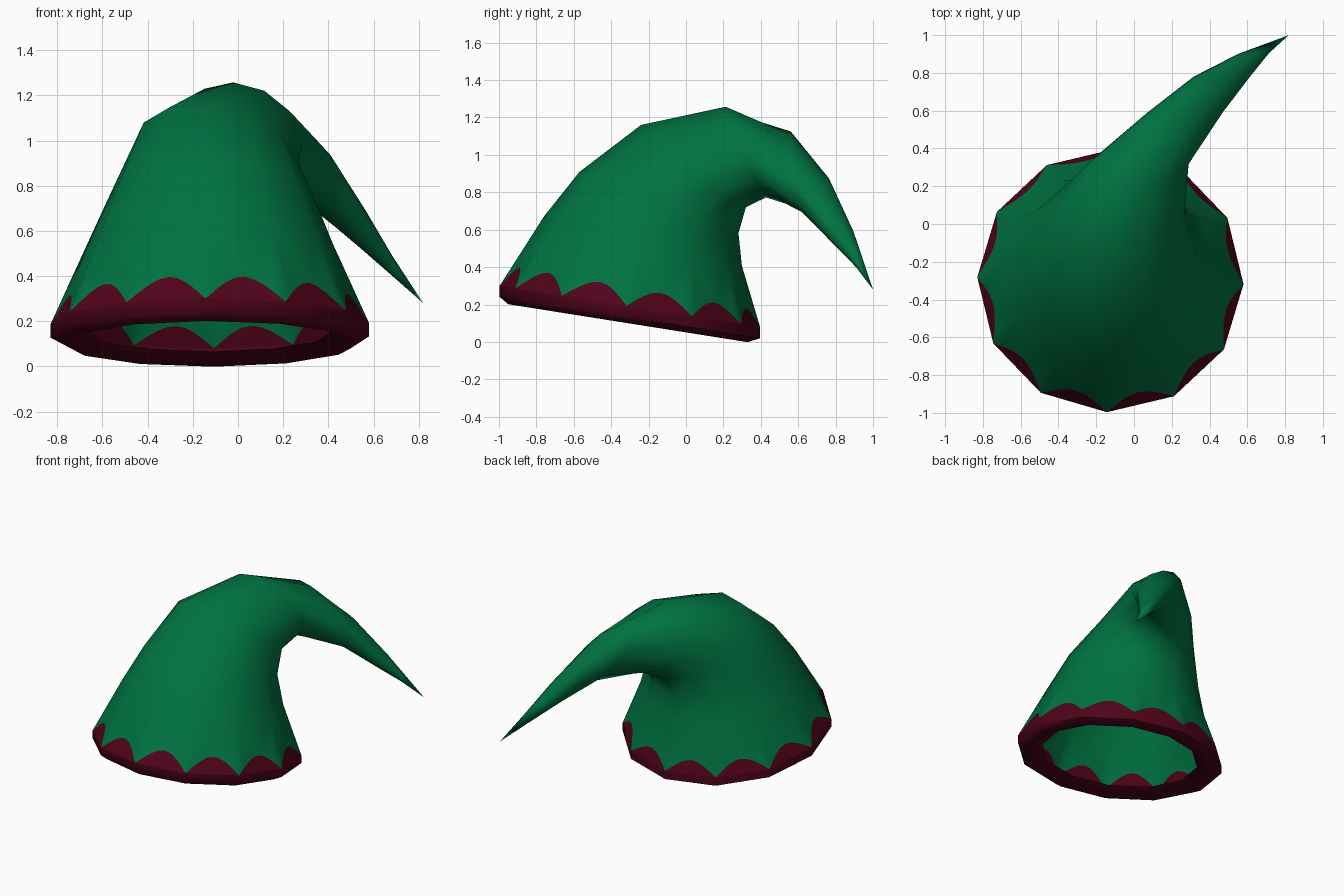
import bpy, bmesh
from math import sin, cos, pi, radians

cube = bpy.data.objects.get("Cube")
if cube:
    bpy.data.objects.remove(cube, do_unlink=True)

SIDES = 12
GREEN, CRIMSON = 0, 1


def make_material(name, color):
    mat = bpy.data.materials.new(name)
    mat.diffuse_color = color
    mat.use_nodes = True
    bsdf = mat.node_tree.nodes["Principled BSDF"]
    bsdf.inputs["Base Color"].default_value = color
    bsdf.inputs["Roughness"].default_value = 0.8
    return mat


bm = bmesh.new()


def add_ring(x, y, z, radius, tilt, drop=0, lean=0):
    """Ring whose back is lowered by tilt; drop lowers its left side, lean skews its top."""
    t = radians(tilt)
    ring = []
    for i in range(SIDES):
        a = 2 * pi * i / SIDES - radians(1.5)
        c, s = cos(a), sin(a)
        ring.append(bm.verts.new((x + radius * c + lean * s,
                                  y + radius * s * cos(t),
                                  z - radius * s * sin(t) - drop * c)))
    return ring


def add_face(verts, color):
    bm.faces.new(verts).material_index = color


def bridge(low, high, color):
    for i in range(SIDES):
        j = (i + 1) % SIDES
        add_face((low[i], low[j], high[j], high[i]), color)


def scalloped_wall(low, high, height, steps=8):
    """Wall whose lower edge carries one rounded crimson scallop per side."""
    for i in range(SIDES):
        j = (i + 1) % SIDES
        arc = [low[i]]
        for k in range(1, steps):
            u = k / steps
            bottom = low[i].co.lerp(low[j].co, u)
            top = high[i].co.lerp(high[j].co, u)
            arc.append(bm.verts.new(bottom.lerp(top, height * sin(pi * u))))
        arc.append(low[j])
        add_face(arc, CRIMSON)
        # Green panel split along its middle
        mid = steps // 2
        add_face([high[i]] + arc[:mid + 1], GREEN)
        add_face([high[j], high[i], arc[mid]], GREEN)
        add_face(arc[mid:] + [high[j]], GREEN)


# Rolled crimson brim with an inward lip
lip_edge = add_ring(-0.125, -0.30, 0.15, 0.535, 9)
bottom_edge = add_ring(-0.125, -0.31, 0.10, 0.648, 9)
outer_low = add_ring(-0.125, -0.30, 0.13, 0.705, 9)
outer_high = add_ring(-0.125, -0.30, 0.19, 0.705, 9)
bridge(lip_edge, bottom_edge, CRIMSON)
bridge(bottom_edge, outer_low, CRIMSON)
bridge(outer_low, outer_high, CRIMSON)

# Bent cone rings: x, y, z, radius, tilt, drop, lean
spine = [
    (-0.125, -0.23, 0.54, 0.545, 14, 0, 0),
    (-0.12, -0.145, 0.745, 0.456, 21, 0, 0),
    (-0.09, 0.04, 0.94, 0.356, 38, 0.04, 0.03),
    (0.025, 0.32, 1.015, 0.265, 66, 0.015, 0.04),
    (0.27, 0.59, 0.91, 0.2, 80, 0.09, 0.06),
    (0.465, 0.78, 0.695, 0.15, 83, 0.1, 0.05),
    (0.63, 0.90, 0.50, 0.08, 83, 0.06, 0.03),
]
cloth = [add_ring(*s) for s in spine]
scalloped_wall(outer_high, cloth[0], 0.28)
for low, high in zip(cloth, cloth[1:]):
    bridge(low, high, GREEN)

# Drooping point
tip = bm.verts.new((0.82, 1.0, 0.28))
for i in range(SIDES):
    add_face((cloth[-1][i], cloth[-1][(i + 1) % SIDES], tip), GREEN)

mesh = bpy.data.meshes.new("pointed_hat")
bm.to_mesh(mesh)
bm.free()

hat = bpy.data.objects.new("pointed_hat", mesh)
bpy.context.collection.objects.link(hat)
mesh.materials.append(make_material("green cloth", (0.0, 0.17, 0.053, 1)))
mesh.materials.append(make_material("crimson trim", (0.08, 0.001, 0.011, 1)))

bpy.ops.object.select_all(action='DESELECT')
hat.select_set(True)
bpy.context.view_layer.objects.active = hat
bpy.ops.object.shade_smooth_by_angle(angle=radians(60))
